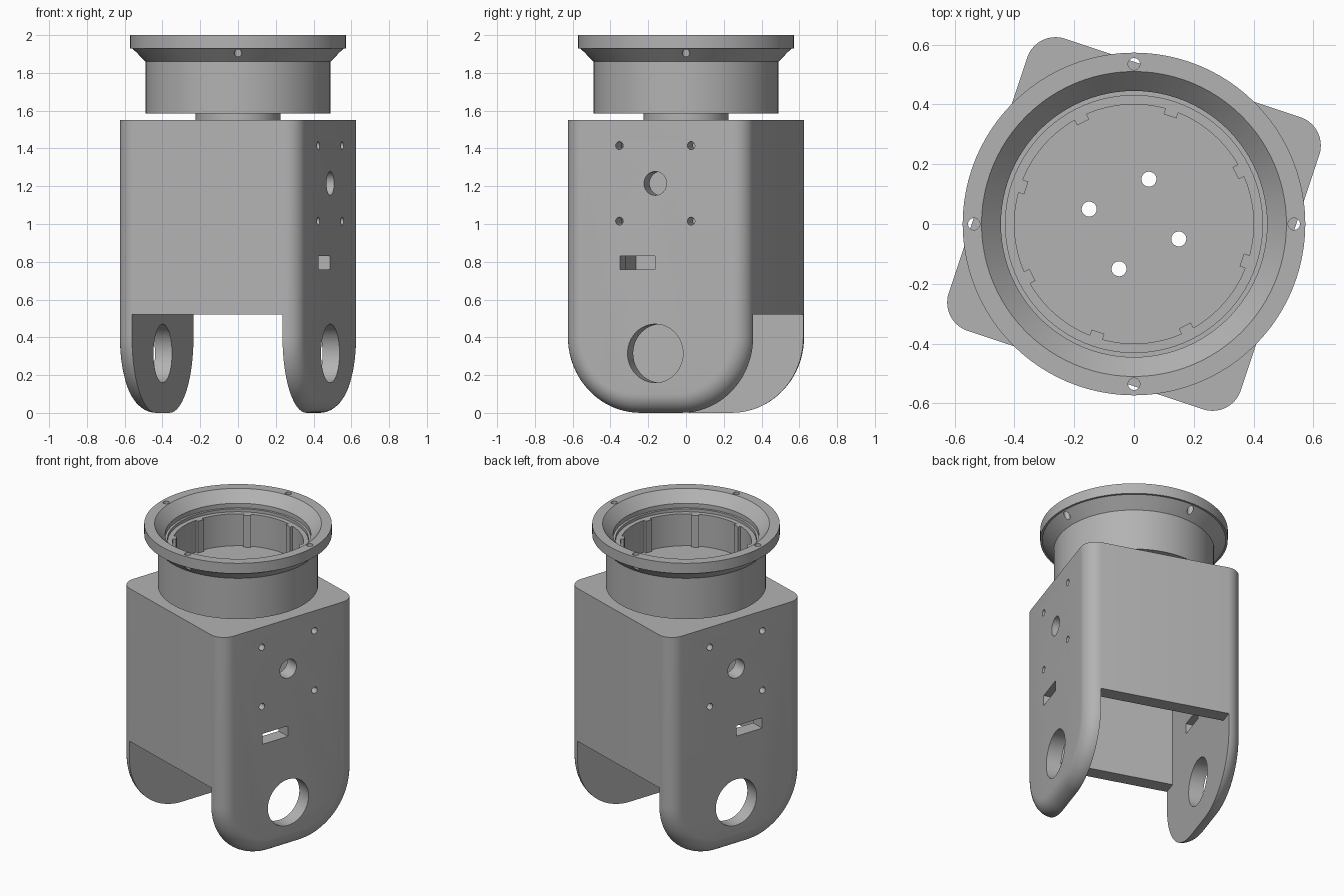
import bpy, bmesh, math
from mathutils import Matrix, Vector

if "Cube" in bpy.data.objects:
    bpy.data.objects.remove(bpy.data.objects["Cube"])

grey = bpy.data.materials.new("plain grey")
grey.use_nodes = True
grey.diffuse_color = (0.45, 0.45, 0.45, 1)
grey.node_tree.nodes["Principled BSDF"].inputs["Base Color"].default_value = grey.diffuse_color

TURN = -math.atan(1 / 3)          # the bracket is turned about z
SPIN = Matrix.Rotation(TURN, 4, 'Z')
HALF, INNER = 0.515, 0.42         # outer and inner half width
TOP, ARCH = 1.55, 0.52


def make(name, bm, turned=True):
    bmesh.ops.recalc_face_normals(bm, faces=bm.faces)
    if turned:
        bm.transform(SPIN)
    mesh = bpy.data.meshes.new(name)
    bm.to_mesh(mesh)
    bm.free()
    mesh.materials.append(grey)
    obj = bpy.data.objects.new(name, mesh)
    bpy.context.collection.objects.link(obj)
    return obj


def box(name, size, centre, angle=0):
    bm = bmesh.new()
    m = Matrix.Rotation(angle, 4, 'Z') @ Matrix.Translation(centre) @ Matrix.Diagonal((*size, 1))
    bmesh.ops.create_cube(bm, size=1, matrix=m)
    return make(name, bm)


def rod(name, radius, length, centre, axis='Z', turned=True):
    bm = bmesh.new()
    m = Matrix.Translation(centre)
    if axis == 'X':
        m = m @ Matrix.Rotation(math.pi / 2, 4, 'Y')
    bmesh.ops.create_cone(bm, cap_ends=True, segments=48, radius1=radius,
                          radius2=radius, depth=length, matrix=m)
    return make(name, bm, turned)


def lathe(name, profile, steps=96):
    bm = bmesh.new()
    verts = [bm.verts.new((r, 0, z)) for r, z in profile]
    edges = [bm.edges.new(pair) for pair in zip(verts, verts[1:])]
    bmesh.ops.spin(bm, geom=verts + edges, cent=(0, 0, 0), axis=(0, 0, 1),
                   angle=math.tau, steps=steps)
    bmesh.ops.remove_doubles(bm, verts=bm.verts, dist=1e-4)
    return make(name, bm, False)


def cut(obj, cutters):
    bpy.context.view_layer.objects.active = obj
    for cutter in cutters:
        mod = obj.modifiers.new("cut", 'BOOLEAN')
        mod.operation, mod.solver, mod.object = 'DIFFERENCE', 'EXACT', cutter
        bpy.ops.object.modifier_apply(modifier=mod.name)


def smooth(obj):
    bpy.ops.object.select_all(action='DESELECT')
    obj.select_set(True)
    bpy.context.view_layer.objects.active = obj
    bpy.ops.object.shade_smooth_by_angle(angle=math.radians(30))


# Bracket blank: side outline with rounded feet, extruded and filleted
bm = bmesh.new()
foot, steps = 0.4, 20
outline = [(HALF, TOP), (-HALF, TOP)]
for side, start in ((-1, math.pi), (1, 1.5 * math.pi)):
    for i in range(steps + 1):
        a = start + i / steps * math.pi / 2
        outline.append((side * (HALF - foot) + foot * math.cos(a), foot + foot * math.sin(a)))
face = bm.faces.new([bm.verts.new((-HALF, y, z)) for y, z in outline])
out = bmesh.ops.extrude_face_region(bm, geom=[face])
bmesh.ops.translate(bm, vec=(2 * HALF, 0, 0),
                    verts=[v for v in out["geom"] if isinstance(v, bmesh.types.BMVert)])
rims = [e for e in bm.edges
        if abs(e.verts[0].co.x - e.verts[1].co.x) < 1e-4
        and min(v.co.z for v in e.verts) < TOP - 0.01]
bmesh.ops.bevel(bm, geom=rims, offset=0.1, segments=10, profile=0.5, affect='EDGES')
bracket = make("bracket_body", bm)

# Hollow interior, fork gap and side openings
cutters = [
    box("cavity", (2 * INNER, 2 * INNER, TOP - 0.1), (0, 0, (TOP - 0.1) / 2)),
    box("fork_gap", (2 * INNER, 2, 2 * ARCH), (0, 0, 0)),
    rod("pivot_hole", 0.155, 2, (0, 0, 0.315), 'X'),
    rod("cable_hole", 0.063, 2, (0, 0, 1.215), 'X'),
    box("side_slot", (2, 0.195, 0.07), (0, -0.1, 0.795)),
]
cutters += [rod("side_screw_hole", 0.021, 2, (0, y, z), 'X')
            for y in (-0.2, 0.2) for z in (1.015, 1.415)]

# Four bolt holes run through cup floor, neck and bracket top
bolts = []
for k in range(4):
    p = Matrix.Rotation(k * math.pi / 2, 3, 'Z') @ Vector((0.158, 0, 1.55))
    bolts.append(rod("bolt_hole", 0.025, 0.5, p))
cut(bracket, cutters + bolts)

# Neck between bracket and cup
neck = rod("neck", 0.225, 0.035, (0, 0, 1.5675))
cut(neck, bolts)

# Flared cup with a stepped bore
cup = lathe("flared_cup", [
    (0, 1.585), (0.49, 1.585), (0.49, 1.86), (0.56, 1.93), (0.573, 1.93),
    (0.573, 2.0), (0.51, 2.0), (0.445, 1.93), (0.445, 1.9), (0.43, 1.9),
    (0.43, 1.88), (0.40, 1.88), (0.40, 1.665), (0, 1.665)])
rim_holes = []
for k in range(4):
    p = Matrix.Rotation(k * math.pi / 2, 3, 'Z') @ Vector((0.535, 0, 1.94))
    rim_holes.append(rod("rim_hole", 0.02, 0.3, p, turned=False))
cut(cup, bolts + rim_holes)

# Guide ribs inside the cup
for k in range(8):
    rib = box("guide_rib", (0.03, 0.045, 0.22), (0.395, 0, 1.77), k * math.pi / 4)

for obj in (bracket, neck, cup):
    smooth(obj)
for helper in cutters + bolts + rim_holes:
    bpy.data.objects.remove(helper)
